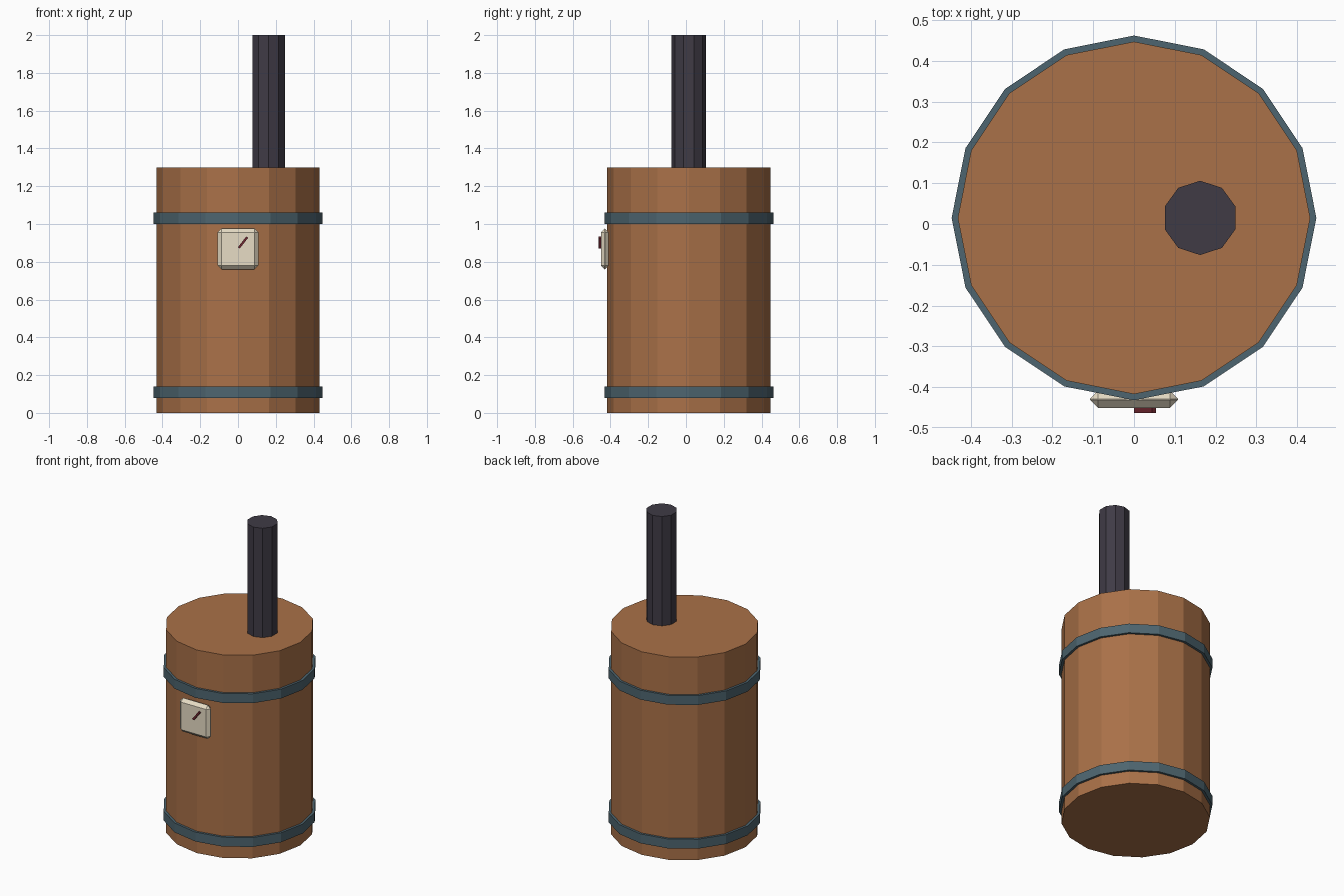
import bpy
from math import radians

if "Cube" in bpy.data.objects:
    bpy.data.objects.remove(bpy.data.objects["Cube"])

CY = 0.015  # y of the tank axis


def paint(obj, name, rgba):
    mat = bpy.data.materials.get(name) or bpy.data.materials.new(name)
    mat.diffuse_color = rgba
    mat.use_nodes = True
    mat.node_tree.nodes["Principled BSDF"].inputs["Base Color"].default_value = mat.diffuse_color
    obj.data.materials.append(mat)


def cylinder(name, sides, radius, z0, z1, x, color):
    bpy.ops.mesh.primitive_cylinder_add(vertices=sides, radius=radius, depth=z1 - z0,
                                        location=(x, CY, (z0 + z1) / 2))
    obj = bpy.context.object
    obj.name = name
    paint(obj, *color)
    return obj


def box(name, size, location, color, tilt=0):
    bpy.ops.mesh.primitive_cube_add(size=1, location=location)
    obj = bpy.context.object
    obj.name = name
    obj.scale = size
    bpy.ops.object.transform_apply(location=False, rotation=False, scale=True)
    obj.rotation_euler.y = radians(tilt)
    paint(obj, *color)
    return obj


COPPER = ("copper", (0.40, 0.165, 0.065, 1))
STEEL = ("blue_steel", (0.075, 0.13, 0.16, 1))
IRON = ("dark_iron", (0.05, 0.043, 0.06, 1))
CREAM = ("cream", (0.80, 0.72, 0.56, 1))
RED = ("dark_red", (0.16, 0.02, 0.03, 1))

# Tank and its two hoops
cylinder("tank", 16, 0.432, 0, 1.3, 0, COPPER)
for label, z in (("lower", 0.08), ("upper", 1.0)):
    cylinder(label + "_band", 16, 0.447, z, z + 0.06, 0, STEEL)

# Off-centre chimney pipe
cylinder("pipe", 10, 0.091, 1.28, 2.0, 0.162, IRON)

# Gauge with chamfered case and tilted needle
case = box("gauge_case", (0.216, 0.042, 0.216), (0, -0.43, 0.868), CREAM)
bevel = case.modifiers.new("chamfer", 'BEVEL')
bevel.width = 0.02
bevel.segments = 1
box("gauge_needle", (0.012, 0.013, 0.072), (0.0265, -0.4565, 0.902), RED, 38)
